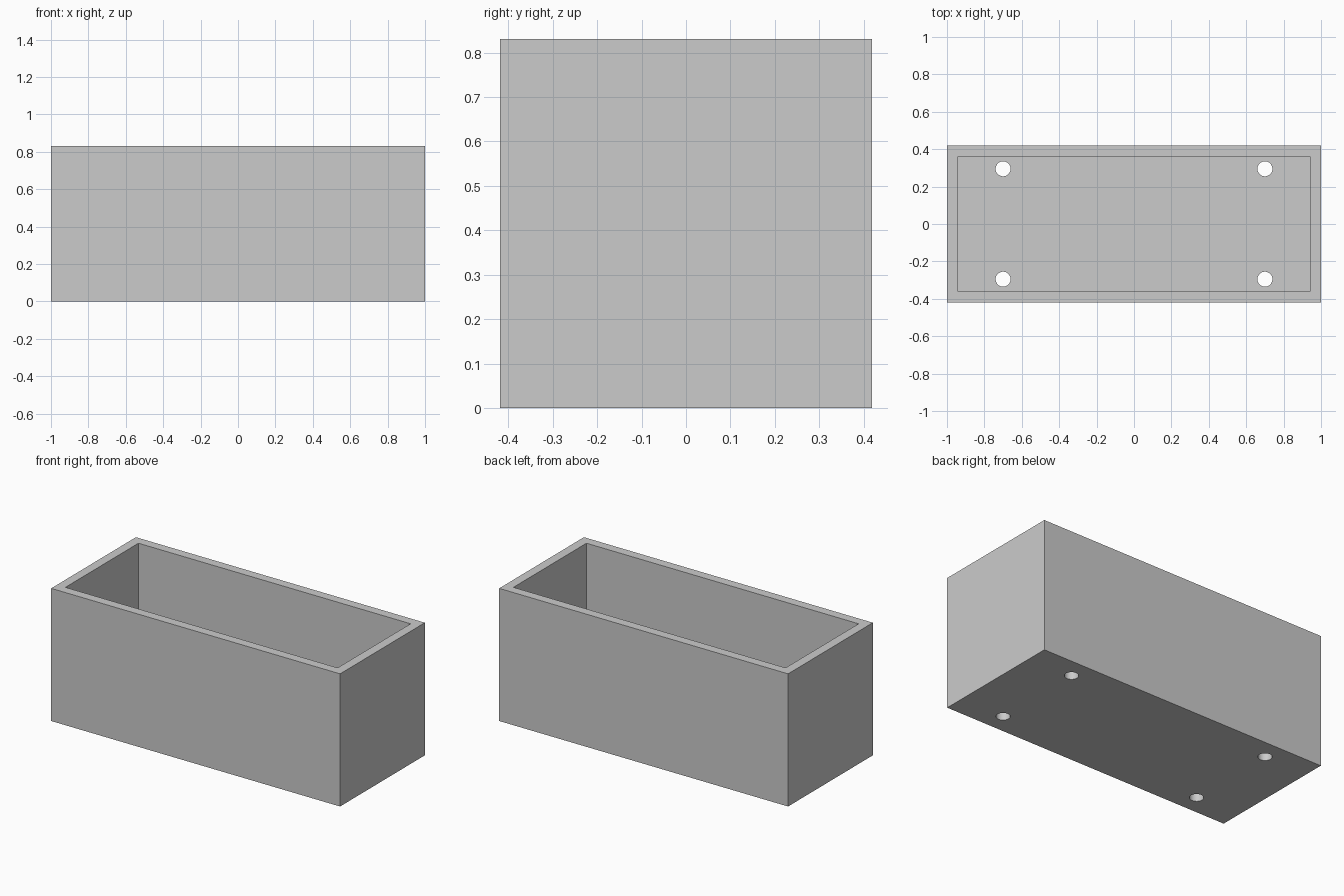
import bpy
import bmesh
from mathutils import Matrix

cube = bpy.data.objects.get("Cube")
if cube:
    bpy.data.objects.remove(cube, do_unlink=True)

LENGTH, WIDTH, HEIGHT = 2.0, 0.838, 0.83
WALL = 0.082
FLOOR = 0.08
HOLE_X, HOLE_Y, HOLE_R = 0.70, 0.295, 0.04

# Single concrete grey
grey = bpy.data.materials.new("concrete grey")
grey.use_nodes = True
colour = (0.6, 0.6, 0.6, 1)
grey.diffuse_color = colour
grey.node_tree.nodes["Principled BSDF"].inputs["Base Color"].default_value = colour


def make_object(name, bm):
    mesh = bpy.data.meshes.new(name)
    bm.to_mesh(mesh)
    bm.free()
    mesh.materials.append(grey)
    obj = bpy.data.objects.new(name, mesh)
    bpy.context.collection.objects.link(obj)
    return obj


# Planter box: solid block with the top inset and pushed down to the floor
bm = bmesh.new()
bmesh.ops.create_cube(bm, size=1, matrix=Matrix.Translation((0, 0, HEIGHT / 2))
                      @ Matrix.Diagonal((LENGTH, WIDTH, HEIGHT, 1)))
top = max(bm.faces, key=lambda f: f.calc_center_median().z)
bmesh.ops.inset_region(bm, faces=[top], thickness=WALL)
cavity = bmesh.ops.extrude_discrete_faces(bm, faces=[top])["faces"]
bmesh.ops.translate(bm, verts=cavity[0].verts, vec=(0, 0, FLOOR - HEIGHT))
bmesh.ops.recalc_face_normals(bm, faces=bm.faces)
planter = make_object("planter_box", bm)

# Drain holes: four round cutters through the floor
bm = bmesh.new()
for sx in (-1, 1):
    for sy in (-1, 1):
        bmesh.ops.create_cone(bm, cap_ends=True, segments=48, radius1=HOLE_R,
                              radius2=HOLE_R, depth=FLOOR * 3,
                              matrix=Matrix.Translation((sx * HOLE_X, sy * HOLE_Y, FLOOR / 2)))
cutter = make_object("drain_hole_cutter", bm)
cutter.hide_render = True
cutter.hide_viewport = True
cutter.display_type = 'WIRE'

drain = planter.modifiers.new("drain_holes", 'BOOLEAN')
drain.operation = 'DIFFERENCE'
drain.solver = 'EXACT'
drain.object = cutter

# Smooth hole walls, crisp box edges
bpy.ops.object.select_all(action='DESELECT')
planter.select_set(True)
bpy.context.view_layer.objects.active = planter
bpy.ops.object.modifier_apply(modifier=drain.name)
bpy.data.objects.remove(cutter, do_unlink=True)
bpy.ops.object.shade_smooth_by_angle()
